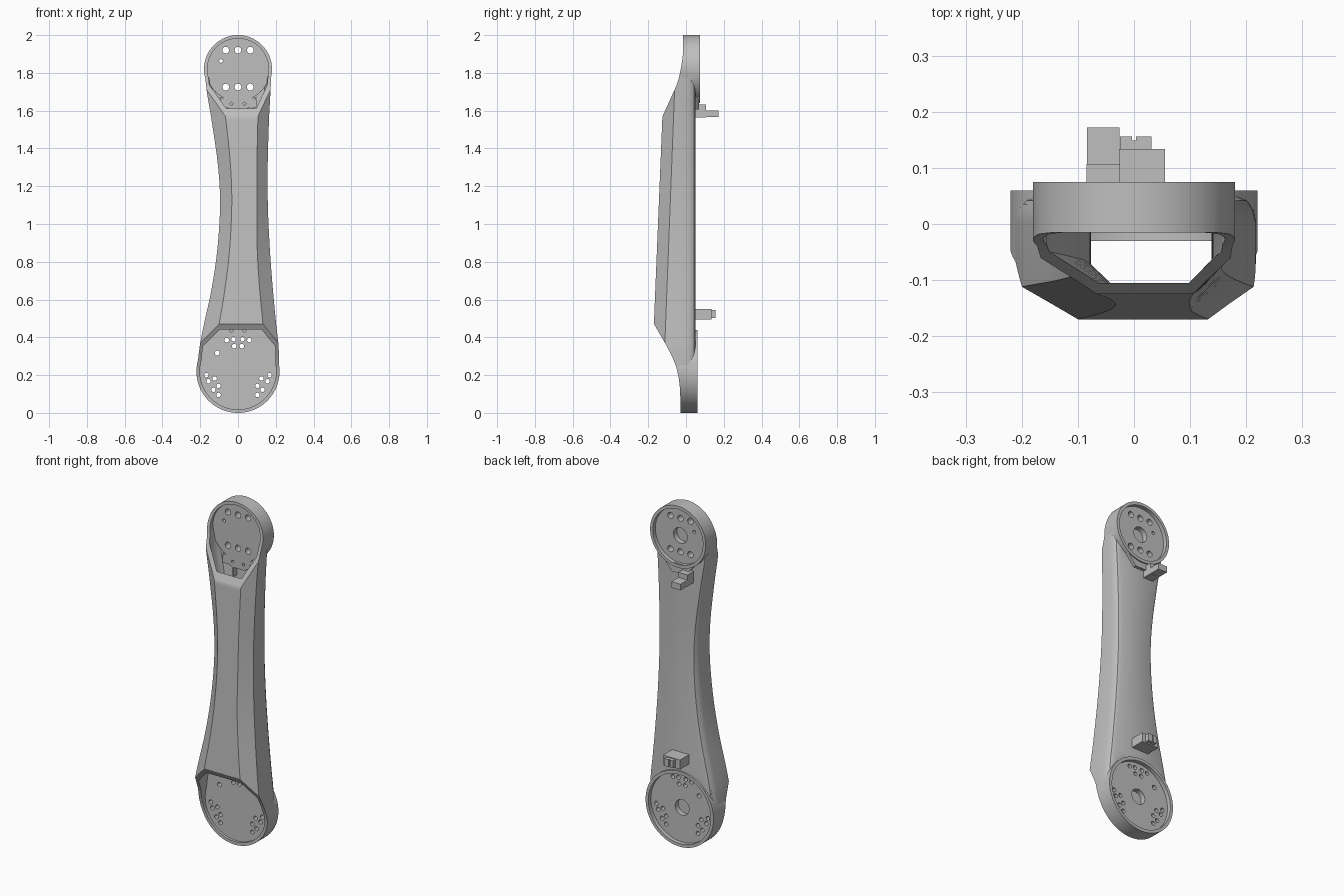
import bpy, bmesh, math
from mathutils import Vector

if "Cube" in bpy.data.objects:
    bpy.data.objects.remove(bpy.data.objects["Cube"], do_unlink=True)

grey = bpy.data.materials.new("plain grey")
grey.use_nodes = True
GREY = (0.52, 0.52, 0.52, 1)
grey.diffuse_color = GREY
grey.node_tree.nodes["Principled BSDF"].inputs["Base Color"].default_value = GREY


def finish(name, bm):
    bmesh.ops.recalc_face_normals(bm, faces=bm.faces)
    mesh = bpy.data.meshes.new(name)
    bm.to_mesh(mesh)
    bm.free()
    mesh.materials.append(grey)
    obj = bpy.data.objects.new(name, mesh)
    bpy.context.scene.collection.objects.link(obj)
    return obj


def add_prism(bm, points, offset):
    """Extrude a closed outline along an offset vector."""
    low = [bm.verts.new(p) for p in points]
    high = [bm.verts.new(Vector(p) + Vector(offset)) for p in points]
    bm.faces.new(low)
    bm.faces.new(high)
    n = len(low)
    for i in range(n):
        j = (i + 1) % n
        bm.faces.new((low[i], low[j], high[j], high[i]))


def slab(name, outlines, y0, y1):
    """Plates or pins from (x, z) outlines, thick along y."""
    bm = bmesh.new()
    for outline in outlines:
        add_prism(bm, [(x, y0, z) for x, z in outline], (0, y1 - y0, 0))
    return finish(name, bm)


def circle(x, z, r, n=64, start=0.0, sweep=math.tau):
    return [(x + r * math.cos(start + sweep * i / n),
             z + r * math.sin(start + sweep * i / n)) for i in range(n)]


def rect(x0, x1, z0, z1):
    return [(x0, z0), (x1, z0), (x1, z1), (x0, z1)]


def activate(obj):
    bpy.ops.object.select_all(action='DESELECT')
    obj.select_set(True)
    bpy.context.view_layer.objects.active = obj


def boolean(obj, tool, operation):
    mod = obj.modifiers.new("boolean", 'BOOLEAN')
    mod.operation = operation
    mod.solver = 'EXACT'
    mod.object = tool
    activate(obj)
    bpy.ops.object.modifier_apply(modifier=mod.name)
    bpy.data.objects.remove(tool, do_unlink=True)


# Arm outline by height: side left, side right, front face left, front face right
STATIONS = [
    (.22, -.218, .218, -.14, .15), (.35, -.203, .215, -.12, .14),
    (.47, -.18, .202, -.10, .132), (.65, -.141, .185, -.07, .115),
    (.86, -.11, .169, -.045, .102), (1.1, -.095, .158, -.033, .1),
    (1.3, -.105, .157, -.039, .1), (1.55, -.14, .164, -.064, .105),
    (1.7, -.165, .172, -.085, .11), (1.82, -.178, .178, -.1, .12),
]


def smooth_rows(rows, steps=4):
    out = []
    for i in range(len(rows) - 1):
        quad = [Vector(rows[max(0, min(len(rows) - 1, i + k))]) for k in (-1, 0, 1, 2)]
        a, b, c, d = quad
        h = c[0] - b[0]
        mb = (c - a) * (h / (c[0] - a[0]))
        mc = (d - b) * (h / (d[0] - b[0]))
        for s in range(steps):
            t = s / steps
            row = (b * (2*t**3 - 3*t**2 + 1) + mb * (t**3 - 2*t**2 + t)
                   + c * (3*t**2 - 2*t**3) + mc * (t**3 - t**2))
            row[0] = b[0] + h * t
            out.append(row)
    return out + [Vector(rows[-1])]


def arm_loft(name, wall):
    """Chamfered front, rounded back; wall insets the whole section."""
    bm = bmesh.new()
    rings = []
    for z, left, right, face_l, face_r in smooth_rows(STATIONS):
        front = -.17 + .041 * (z - .47) + wall
        shoulder = -.11 + .0385 * (z - .42) + wall * .6
        left, right, back = left + wall, right - wall, .05 - wall
        face_l, face_r = face_l + wall / 2, face_r - wall / 2
        section = [(face_l, front), (face_r, front), (right, shoulder),
                   (right, back - .045), (right - .004, back - .025),
                   (right - .015, back - .008), (right - .035, back),
                   (left + .035, back), (left + .015, back - .008),
                   (left + .004, back - .025), (left, back - .045), (left, shoulder)]
        rings.append([bm.verts.new((x, y, z)) for x, y in section])
    for a, b in zip(rings, rings[1:]):
        for i in range(len(a)):
            j = (i + 1) % len(a)
            bm.faces.new((a[i], a[j], b[j], b[i]))
    bm.faces.new(rings[0])
    bm.faces.new(rings[-1])
    return finish(name, bm)


def side_cutter(profile):
    bm = bmesh.new()
    add_prism(bm, [(-.5, y, z) for y, z in profile], (1, 0, 0))
    return finish("cutter", bm)


LOW_Z, LOW_R, TOP_Z, TOP_R, RIM = .22, .22, 1.82, .18, .018

# Hollow arm shell with round ends, cut open towards both joints
shell = arm_loft("arm_shell", 0)
boolean(shell, slab("low_drum", [circle(0, LOW_Z, LOW_R, 96)], -.1, .06), 'UNION')
boolean(shell, slab("top_drum", [circle(0, TOP_Z, TOP_R, 96)], -.055, .075), 'UNION')
boolean(shell, side_cutter([(-.4, .485), (-.18, .485), (-.168, .468), (-.1, .35),
                            (-.072, .295), (-.052, .245), (-.039, .19), (-.033, .14),
                            (-.03, .08), (-.03, -.1), (-.4, -.1)]), 'DIFFERENCE')
boolean(shell, side_cutter([(-.4, 1.555), (-.132, 1.555), (-.122, 1.575), (-.052, 1.73),
                            (-.037, 1.775), (-.026, 1.83), (-.018, 1.88),
                            (-.015, 1.93), (-.015, 2.1), (-.4, 2.1)]), 'DIFFERENCE')
boolean(shell, arm_loft("tunnel", RIM), 'DIFFERENCE')
bores = [circle(0, LOW_Z, LOW_R - RIM, 80), circle(0, TOP_Z, TOP_R - RIM, 80)]
boolean(shell, slab("bores", bores, -.3, .3), 'DIFFERENCE')

# Lower joint plate with bolt holes and a blind centre socket at the back
outline = circle(0, LOW_Z, LOW_R - .01, 48, math.pi, math.pi) + [
    (.205, .26), (.203, .36), (.188, .458), (-.168, .458), (-.191, .36), (-.205, .26)]
low_plate = slab("lower_joint_plate", [outline], -.015, .036)
cluster = [(.167, .2), (.124, .182), (.156, .168), (.103, .143), (.13, .122), (.103, .095),
           (.06, .385), (.024, .39), (.02, .353)]
holes = [circle(s * x, z, .012, 16) for s in (-1, 1) for x, z in cluster]
holes.append(circle(-.11, .317, .013, 16))
holes += [circle(s * .035, .435, .008, 12) for s in (-1, 1)]
boolean(low_plate, slab("holes", holes, -.1, .1), 'DIFFERENCE')
boolean(low_plate, slab("socket", [circle(0, LOW_Z, .045, 40)], .006, .1), 'DIFFERENCE')

# Upper joint plate
top_plate = slab("upper_joint_plate", [circle(0, TOP_Z, TOP_R - .01)], 0, .052)
holes = [circle(x, z, .018, 20) for x in (-.065, 0, .065) for z in (1.92, 1.725)]
holes.append(circle(-.09, 1.863, .01, 12))
boolean(top_plate, slab("holes", holes, -.1, .1), 'DIFFERENCE')
boolean(top_plate, slab("socket", [circle(0, TOP_Z, .045, 40)], .02, .1), 'DIFFERENCE')

# Tapered tail under the upper plate, with two screw holes and ribs
tail = slab("upper_plate_tail", [[(-.1, 1.672), (-.05, 1.662), (.05, 1.662), (.1, 1.672),
                                  (.045, 1.605), (-.045, 1.605)]], 0, .068)
boolean(tail, slab("screws", [circle(s * .035, 1.637, .008, 12) for s in (-1, 1)],
                   -.1, .03), 'DIFFERENCE')
shelf = slab("pocket_shelf", [rect(-.1, .1, 1.615, 1.66)], .001, .04)
boolean(shelf, slab("screws", [circle(s * .035, 1.637, .008, 12) for s in (-1, 1)],
                    -.1, .03), 'DIFFERENCE')
ribs = slab("pocket_ribs", [rect(x - .006, x + .006, 1.55, 1.62) for x in (-.035, .07)],
            .002, .04)

# Upper cable connector
upper_base = slab("upper_connector_base", [rect(-.085, -.025, 1.565, 1.632)], .035, .107)
upper_plug = slab("upper_connector_plug", [rect(-.084, -.026, 1.566, 1.602)], .1, .172)

# Lower cable connector
lower_base = slab("lower_connector_base", [rect(-.055, .055, .495, .55)], .035, .134)
tabs = [rect(-.025, -.004, .502, .545), rect(.004, .031, .502, .545)]
lower_tabs = slab("lower_connector_tabs", tabs, .13, .156)
lower_key = slab("lower_connector_key", [rect(-.025, .031, .502, .545)], .13, .149)

for part in (shell, low_plate, top_plate, tail):
    activate(part)
    bpy.ops.object.shade_smooth_by_angle(angle=math.radians(25))
